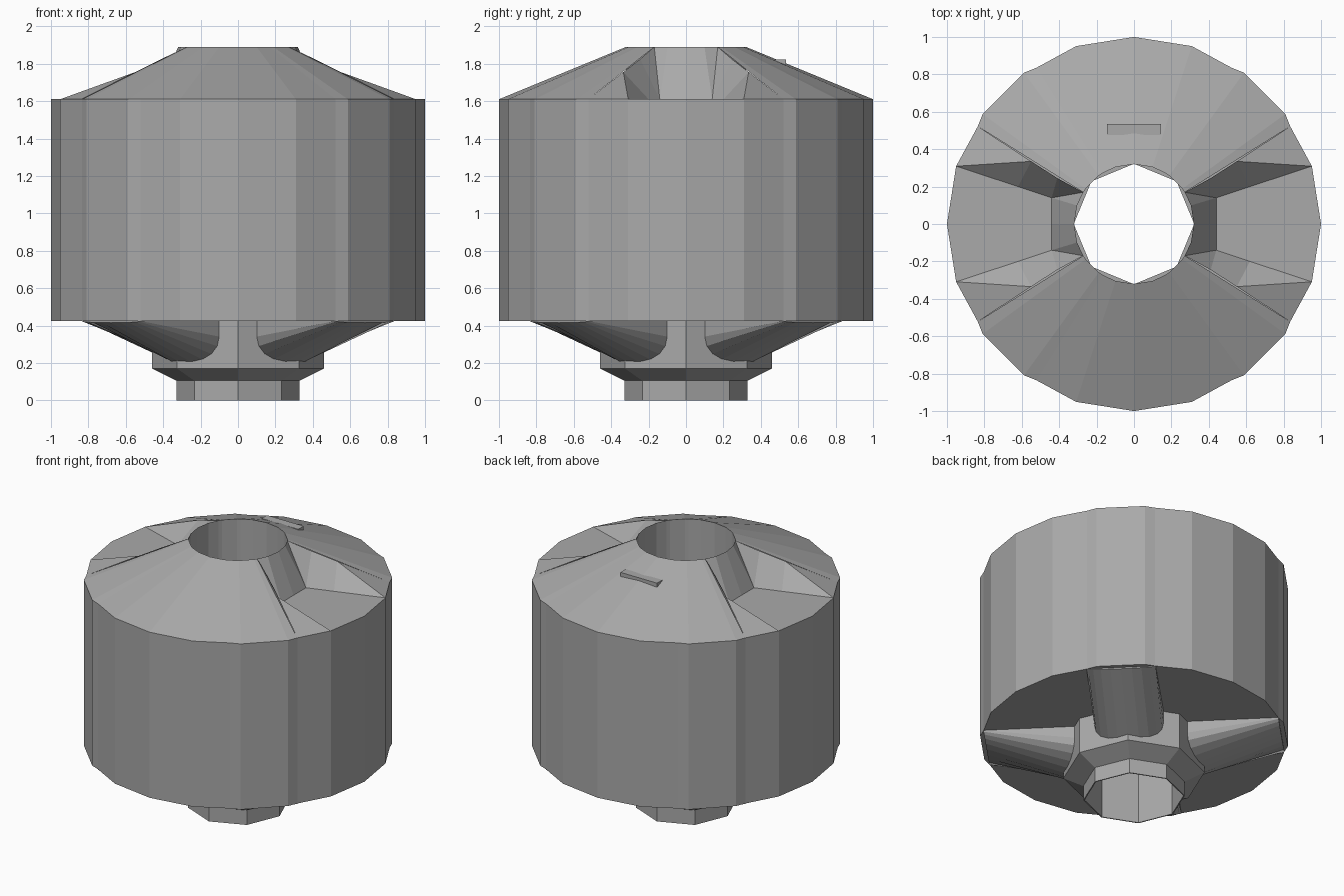
import bpy, bmesh
from math import cos, sin, radians, pi

if "Cube" in bpy.data.objects:
    bpy.data.objects.remove(bpy.data.objects["Cube"])

mat = bpy.data.materials.new("plain_grey")
mat.use_nodes = True
GREY = (0.4, 0.4, 0.4, 1)
mat.diffuse_color = GREY
mat.node_tree.nodes["Principled BSDF"].inputs["Base Color"].default_value = GREY

DRUM_LOW, DRUM_HIGH, RIM_TOP, BORE = 0.425, 1.61, 1.89, 0.32


def finish(name, bm):
    bmesh.ops.remove_doubles(bm, verts=bm.verts, dist=0.0005)
    bmesh.ops.recalc_face_normals(bm, faces=bm.faces)
    mesh = bpy.data.meshes.new(name)
    bm.to_mesh(mesh)
    bm.free()
    mesh.materials.append(mat)
    obj = bpy.data.objects.new(name, mesh)
    bpy.context.collection.objects.link(obj)
    return obj


def face(bm, *points):
    bm.faces.new([bm.verts.new(p) for p in points])


def polar(r, degrees, z):
    return (r * cos(radians(degrees)), r * sin(radians(degrees)), z)


def lathe(name, profile, sides):
    """Closed ring swept around z from (radius, height) points."""
    bm = bmesh.new()
    step = 360 / sides
    for i in range(sides):
        for (r1, z1), (r2, z2) in zip(profile, profile[1:] + profile[:1]):
            a, b = i * step, (i + 1) * step
            face(bm, polar(r1, a, z1), polar(r1, b, z1), polar(r2, b, z2), polar(r2, a, z2))
    return finish(name, bm)


# Drum with conical roof, through bore and pinched corners beside the struts
PINCH = 0.985
angles = [q + a for q in (0, 90, 180, 270) for a in (0, 18, 32, 36, 54, 58, 72)]
bm = bmesh.new()
for a, b in zip(angles, angles[1:] + [360]):
    ra, rb = (PINCH if t % 90 in (32, 58) else 1 for t in (a, b))
    face(bm, polar(ra, a, DRUM_LOW), polar(rb, b, DRUM_LOW),
         polar(rb, b, DRUM_HIGH), polar(ra, a, DRUM_HIGH))
    face(bm, polar(BORE, a, DRUM_LOW), polar(BORE, b, DRUM_LOW),
         polar(rb, b, DRUM_LOW), polar(ra, a, DRUM_LOW))
    face(bm, polar(BORE, a, DRUM_LOW), polar(BORE, b, DRUM_LOW),
         polar(BORE, b, RIM_TOP), polar(BORE, a, RIM_TOP))
    middle = (a + b) / 2
    if abs(sin(radians(middle))) > sin(radians(32)):
        face(bm, polar(ra, a, DRUM_HIGH), polar(rb, b, DRUM_HIGH),
             polar(BORE, b, RIM_TOP), polar(BORE, a, RIM_TOP))

# Roof notches at both sides, one quarter mirrored to four
for sx in (1, -1):
    for sy in (1, -1):
        def quarter(*points):
            face(bm, *[(sx * x, sy * y, z) for x, y, z in points])
        edge = polar(PINCH, 32, DRUM_HIGH)
        upper, inner = (0.55, 0.335, 1.755), (0.41, 0.245, 1.825)
        rim_side, rim_mid, rim_front = (polar(BORE, t, RIM_TOP) for t in (32, 18, 0))
        floor_out = polar(1, 18, DRUM_HIGH)
        floor_mid, floor_in = (0.62, 0.2, DRUM_HIGH), (0.44, 0.14, DRUM_HIGH)
        foot = (0.44, 0, DRUM_HIGH)
        quarter(edge, floor_out, upper)
        quarter(floor_out, floor_mid, upper)
        quarter(upper, floor_mid, floor_in, inner)
        quarter(inner, floor_in, rim_side)
        quarter(rim_side, floor_in, rim_mid)
        quarter(rim_mid, floor_in, foot, rim_front)
        quarter(foot, floor_in, floor_mid, floor_out, (1, 0, DRUM_HIGH))
finish("drum", bm)

# Eight-sided hub with outlet collar
lathe("hub", [(0.46, DRUM_LOW), (0.46, 0.17), (0.33, 0.105), (0.33, 0),
              (0.322, 0), (0.322, DRUM_LOW)], 8)

# Four rounded struts, flattening toward the drum edge
HALF, STEPS = 0.225, 10


def section(r, side_z, low_z):
    arc = [(r, -HALF * cos(pi * i / STEPS), side_z - (side_z - low_z) * sin(pi * i / STEPS))
           for i in range(STEPS + 1)]
    return [(r, -HALF, DRUM_LOW)] + arc + [(r, HALF, DRUM_LOW)]


for number, turn in enumerate((45, 135, 225, 315), 1):
    bm = bmesh.new()
    c, s = cos(radians(turn)), sin(radians(turn))
    near, far = ([(r * c - t * s, r * s + t * c, z) for r, t, z in ring]
                 for ring in (section(0.36, 0.34, 0.172), section(0.96, 0.424, 0.415)))
    for i in range(len(near) - 1):
        face(bm, near[i], near[i + 1], far[i + 1], far[i])
    face(bm, *near)
    face(bm, *far)
    finish(f"strut_{number}", bm)

# Small ledge on the back of the roof
bm = bmesh.new()
bmesh.ops.create_cube(bm, size=1)
for v in bm.verts:
    v.co = (v.co.x * 0.29, 0.505 + v.co.y * 0.06, 1.807 + v.co.z * 0.03)
finish("roof_ledge", bm)
